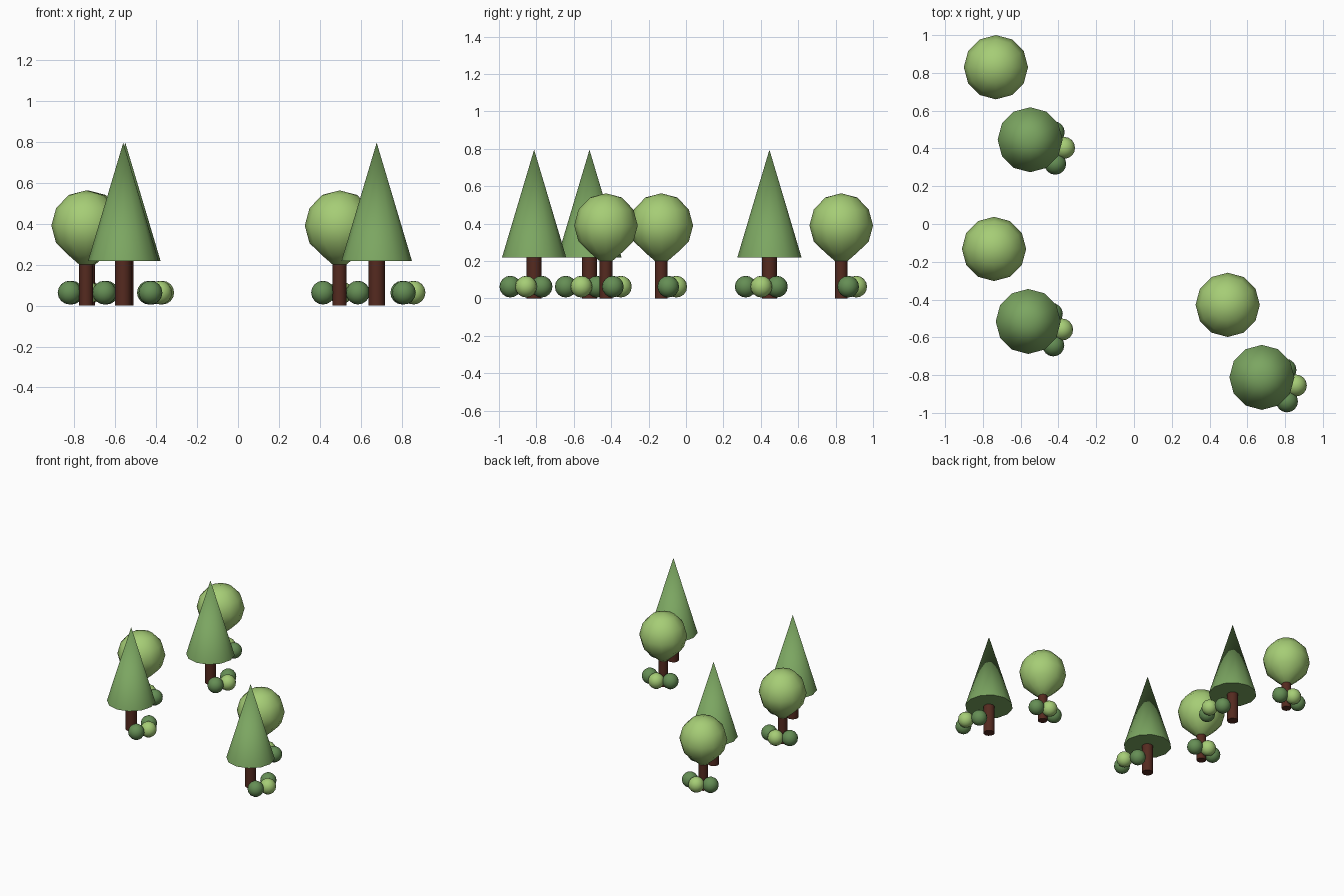
import bpy, bmesh
from math import cos, sin, pi, radians

if "Cube" in bpy.data.objects:
    bpy.data.objects.remove(bpy.data.objects["Cube"])

def material(name, rgb):
    m = bpy.data.materials.new(name)
    m.diffuse_color = (*rgb, 1)
    m.use_nodes = True
    m.node_tree.nodes["Principled BSDF"].inputs["Base Color"].default_value = m.diffuse_color
    return m

BARK = material("bark", (0.09, 0.023, 0.014))
LIGHT = material("light_leaf", (0.38, 0.61, 0.18))
PINE = material("pine_leaf", (0.20, 0.38, 0.12))
DARK = material("dark_leaf", (0.13, 0.27, 0.09))

def lathe(name, profile, x, y, mat, sides=12):
    """Revolve (radius, z) points around a vertical axis, closing both ends."""
    bm = bmesh.new()
    rings = []
    for r, z in profile:
        if r == 0:
            rings.append([bm.verts.new((0, 0, z))])
        else:
            rings.append([bm.verts.new((r * cos(2 * pi * i / sides), r * sin(2 * pi * i / sides), z))
                          for i in range(sides)])
    for a, b in zip(rings, rings[1:]):
        for i in range(sides):
            j = (i + 1) % sides
            if len(a) == 1:
                bm.faces.new((a[0], b[j], b[i]))
            elif len(b) == 1:
                bm.faces.new((a[i], a[j], b[0]))
            else:
                bm.faces.new((a[i], a[j], b[j], b[i]))
    if len(rings[0]) > 1:
        bm.faces.new(rings[0][::-1])
    if len(rings[-1]) > 1:
        bm.faces.new(rings[-1])
    mesh = bpy.data.meshes.new(name)
    bm.to_mesh(mesh)
    bm.free()
    mesh.materials.append(mat)
    ob = bpy.data.objects.new(name, mesh)
    ob.location = (x, y, 0)
    bpy.context.collection.objects.link(ob)
    mesh.shade_smooth()
    mesh.set_sharp_from_angle(angle=radians(45))

def bush(x, y, mat, r=0.058, zc=0.063, n=8):
    arc = [(r * sin(pi * k / n) if 0 < k < n else 0, zc - r * cos(pi * k / n)) for k in range(n + 1)]
    lathe("bush", arc, x, y, mat, 16)

CROWN = [(0.034, 0.20), (0.088, 0.247), (0.147, 0.305), (0.17, 0.39),
         (0.147, 0.475), (0.085, 0.54), (0, 0.562)]

def round_tree(x, y):
    lathe("round_tree_trunk", [(0.034, 0), (0.034, 0.22)], x, y, BARK)
    lathe("round_tree_crown", CROWN, x, y, LIGHT)
    # bushes behind the trunk
    bush(x - 0.081, y + 0.027, DARK)
    bush(x + 0.004, y + 0.08, LIGHT)
    bush(x + 0.089, y + 0.037, DARK)

def pine_tree(x, y):
    lathe("pine_trunk", [(0.04, 0), (0.04, 0.24)], x, y, BARK)
    lathe("pine_crown", [(0.172, 0.218), (0, 0.795)], x, y, PINE)
    # bushes to the right of the trunk
    bush(x + 0.133, y - 0.127, DARK)
    bush(x + 0.18, y - 0.043, LIGHT)
    bush(x + 0.125, y + 0.04, DARK)

# three identical groves, each a round tree with a pine in front of it
for gx, gy in ((-0.731, 0.83), (-0.741, -0.132), (0.496, -0.428)):
    round_tree(gx, gy)
    pine_tree(gx + 0.181, gy - 0.384)
